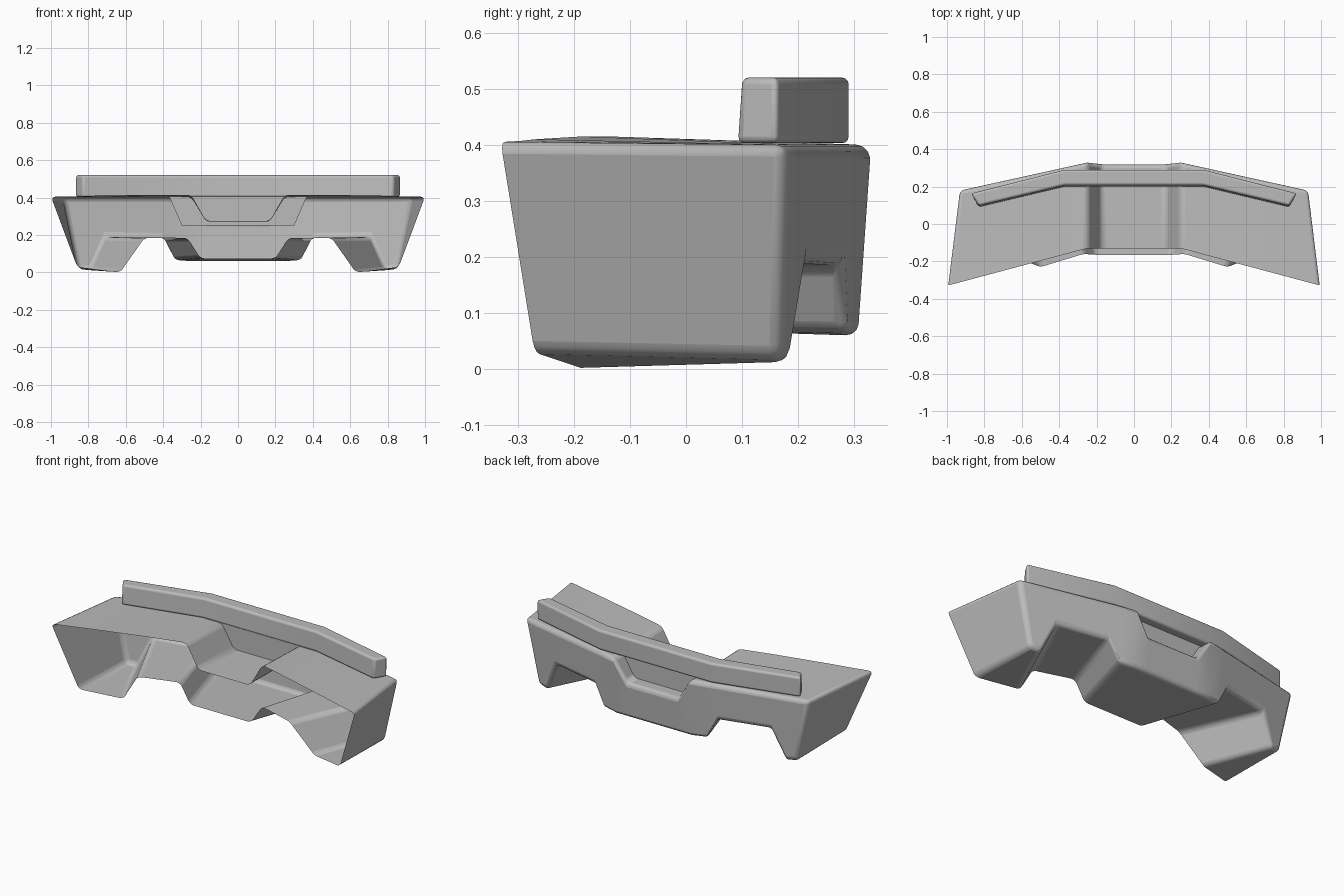
import bpy
import bmesh

cube = bpy.data.objects.get("Cube")
if cube:
    bpy.data.objects.remove(cube, do_unlink=True)

grey = bpy.data.materials.new("mid grey")
grey.use_nodes = True
grey.diffuse_color = (0.5, 0.5, 0.5, 1)
for node in grey.node_tree.nodes:
    if node.type == "BSDF_PRINCIPLED":
        node.inputs["Base Color"].default_value = (0.5, 0.5, 0.5, 1)


def strip(name, half, edges, cap, bevel):
    """Join mirrored cross-sections (listed from the middle outwards) into one skin."""
    bm = bmesh.new()
    sections = [[(-x, y, z) for x, y, z in s] for s in reversed(half)] + half
    rings = [[bm.verts.new(p) for p in s] for s in sections]
    for a, b in zip(rings, rings[1:]):
        for i, j in edges:
            bm.faces.new((a[i], a[j], b[j], b[i]))
    if cap:
        bm.faces.new(rings[0][::-1])
        bm.faces.new(rings[-1])
    bmesh.ops.recalc_face_normals(bm, faces=bm.faces[:])
    mesh = bpy.data.meshes.new(name)
    bm.to_mesh(mesh)
    bm.free()
    mesh.materials.append(grey)
    obj = bpy.data.objects.new(name, mesh)
    bpy.context.collection.objects.link(obj)
    if bevel:
        mod = obj.modifiers.new("rounded edges", "BEVEL")
        mod.width = bevel
        mod.segments = 3
        mod.limit_method = "ANGLE"
        mod.angle_limit = 0.4
    bpy.ops.object.select_all(action="DESELECT")
    obj.select_set(True)
    bpy.context.view_layer.objects.active = obj
    bpy.ops.object.shade_smooth_by_angle(angle=0.6)
    return obj


def rear_y(x, z):
    return 0.33 - 0.22 * max(0, x - 0.25) - 0.07 * (0.4 - z)


def front_y(x):
    return -0.13 - 0.267 * max(0, x - 0.25)


# Shell outlines as (x, z), from the middle outwards
top_front = [(.17, .275), (.25, .415), (.37, .415), (.46, .415), (.77, .41), (.87, .407), (1, .405)]
top_rear = [(.17, .27), (.25, .4), (.36, .4), (.45, .4), (.75, .4), (.84, .4), (.935, .4)]
low_rear = [(.17, .06), (.25, .06), (.34, .065), (.4, .185), (.71, .19), (.79, .01), (.855, .02)]
low_front = [(.12, .075), (.16, .075), (.2, .075), (.27, .185), (.5, .185), (.63, 0), (.86, .03)]
low_front_y = [-.165, -.165, -.165, -.16, -.23, -.18, -.27]

shell = []
for tf, tr, lr, lf, ly in zip(top_front, top_rear, low_rear, low_front, low_front_y):
    shell.append([(tf[0], front_y(tf[0]), tf[1]),
                  (tr[0], rear_y(*tr), tr[1]),
                  (lr[0], rear_y(*lr), lr[1]),
                  (lf[0], ly, lf[1])])
strip("bumper_shell", shell, [(0, 1), (1, 2), (2, 3)], True, 0.022)

# Bent bar standing on the shell, as (front x, front y, rear x, rear y)
bar = []
for fx, fy, rx, ry in [(.37, .2, .37, .29), (.83, .09, .87, .163)]:
    bar.append([(fx, fy, .403), (fx, fy + .008, .52), (rx, ry, .52), (rx, ry, .403)])
strip("top_bar", bar, [(0, 1), (1, 2), (2, 3), (3, 0)], True, 0.012)

# Plate that closes the notch below the bar
plate = [[(.3, .205, .25), (.37, .205, .41), (.37, .24, .41), (.3, .24, .25)]]
strip("notch_plate", plate, [(0, 1), (1, 2), (2, 3), (3, 0)], True, 0)
